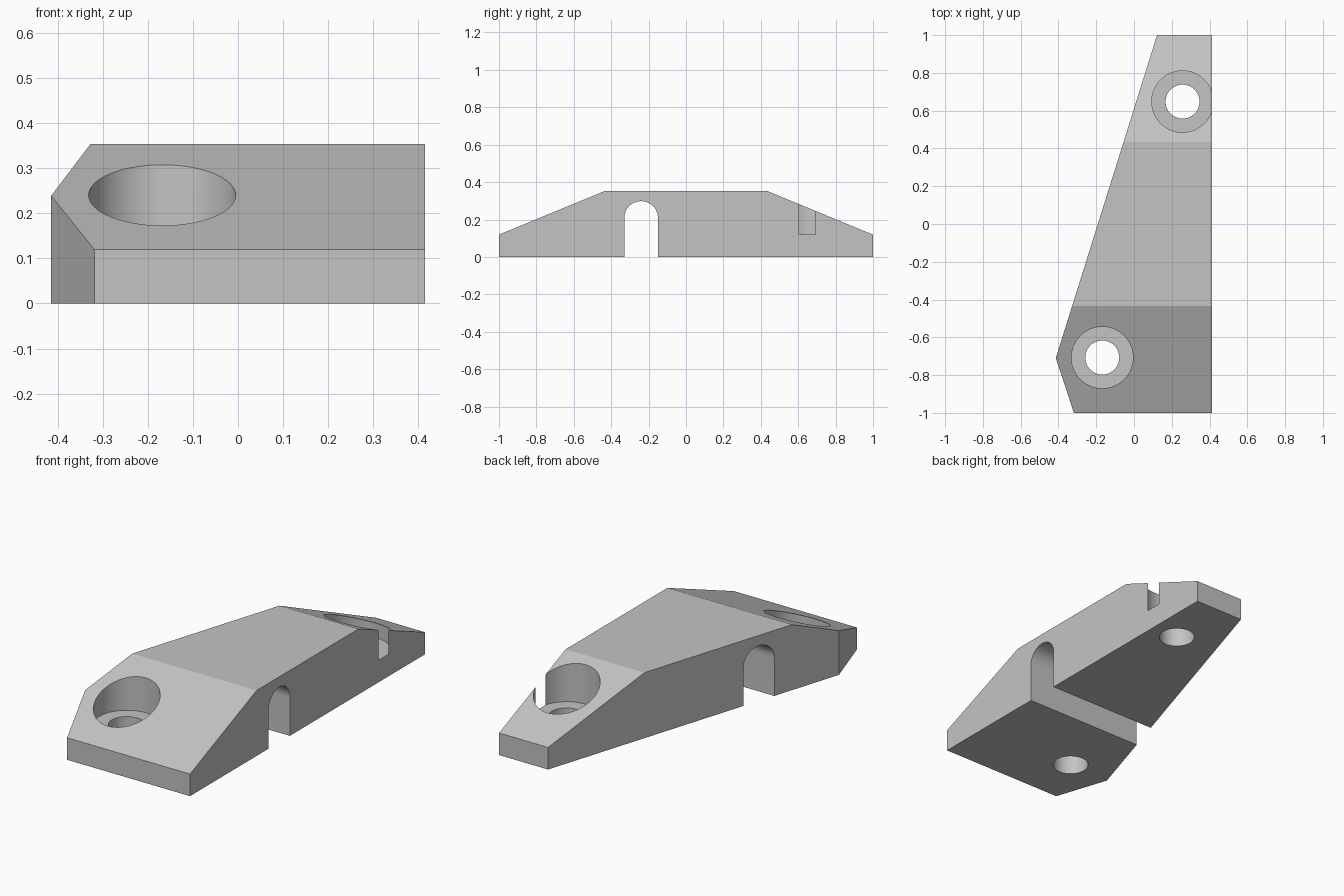
import bpy, bmesh, math
from mathutils import Vector

cube = bpy.data.objects.get("Cube")
if cube:
    bpy.data.objects.remove(cube, do_unlink=True)

grey = bpy.data.materials.new("plain grey")
grey.use_nodes = True
colour = (0.55, 0.55, 0.55, 1)
grey.diffuse_color = colour
grey.node_tree.nodes["Principled BSDF"].inputs["Base Color"].default_value = colour


def prism(name, points, offset):
    """Extrude a closed 3D outline along an offset."""
    bm = bmesh.new()
    face = bm.faces.new([bm.verts.new(p) for p in points])
    ext = bmesh.ops.extrude_face_region(bm, geom=[face])
    verts = [g for g in ext["geom"] if isinstance(g, bmesh.types.BMVert)]
    bmesh.ops.translate(bm, verts=verts, vec=Vector(offset))
    bmesh.ops.recalc_face_normals(bm, faces=bm.faces)
    mesh = bpy.data.meshes.new(name)
    bm.to_mesh(mesh)
    bm.free()
    mesh.materials.append(grey)
    obj = bpy.data.objects.new(name, mesh)
    bpy.context.collection.objects.link(obj)
    return obj


def combine(target, tool, operation):
    """Apply a boolean and discard the tool."""
    tool.hide_render = True
    mod = target.modifiers.new(operation, "BOOLEAN")
    mod.operation, mod.object, mod.solver = operation, tool, "EXACT"
    bpy.ops.object.select_all(action="DESELECT")
    bpy.context.view_layer.objects.active = target
    target.select_set(True)
    bpy.ops.object.modifier_apply(modifier=mod.name)
    bpy.data.objects.remove(tool, do_unlink=True)


def arc(cx, cy, r, start, end, steps):
    angles = [start + (end - start) * i / steps for i in range(steps + 1)]
    return [(cx + r * math.cos(a), cy + r * math.sin(a)) for a in angles]


def cylinder(name, x, y, r, bottom, top):
    ring = arc(x, y, r, 0, math.tau, 64)[:-1]
    return prism(name, [(px, py, bottom) for px, py in ring], (0, 0, top - bottom))


# Tapered plan outline
plan = [(-0.414, -0.71), (-0.318, -1), (0.414, -1), (0.414, 1), (0.122, 1)]
block = prism("clamp_block", [(x, y, -0.2) for x, y in plan], (0, 0, 0.8))

# Side profile: sloped ends and an arched slot across the underside
TOP, LEDGE, SHOULDER = 0.353, 0.119, 0.433
slope = (TOP - LEDGE) / (1 - SHOULDER)
low = LEDGE - slope * 0.1
slot_y, slot_r = -0.24, 0.09
profile = [(-1.1, 0)]
profile += [(slot_y - slot_r, 0)]
profile += arc(slot_y, 0.208, slot_r, math.pi, 0, 32)
profile += [(slot_y + slot_r, 0)]
profile += [(1.1, 0), (1.1, low), (SHOULDER, TOP), (-SHOULDER, TOP), (-1.1, low)]
side = prism("side_profile", [(-1, y, z) for y, z in profile], (2, 0, 0))
combine(block, side, "INTERSECT")

# Counterbored bolt holes
for x, y in ((-0.168, -0.707), (0.257, 0.648)):
    combine(block, cylinder("counterbore", x, y, 0.163, LEDGE, 0.6), "DIFFERENCE")
    combine(block, cylinder("bolt_hole", x, y, 0.09, -0.3, 0.6), "DIFFERENCE")

bpy.ops.object.shade_smooth_by_angle(angle=math.radians(20))
